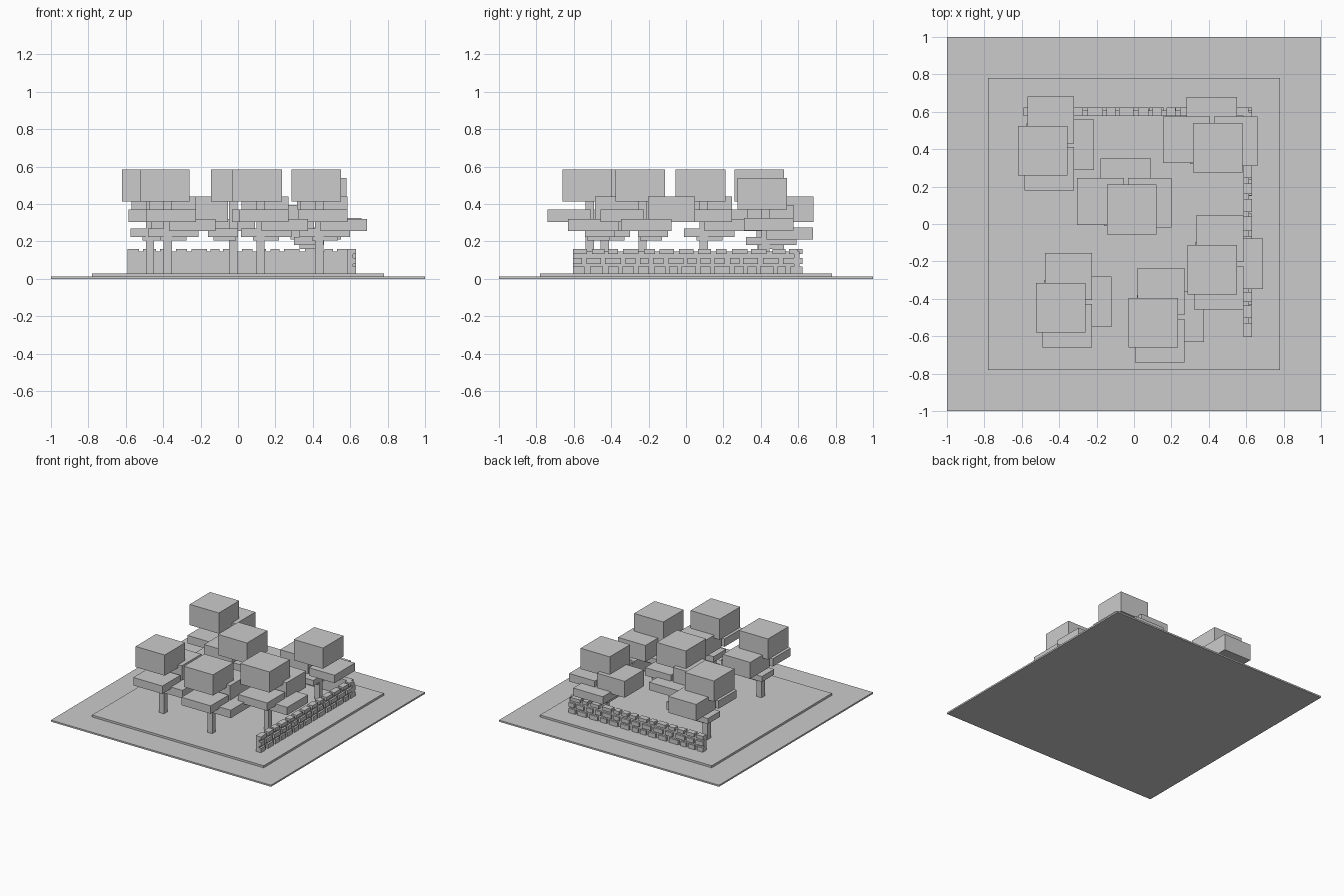
import bpy
import bmesh
import random
from math import pi
from mathutils import Matrix, Vector

default = bpy.data.objects.get("Cube")
if default:
    bpy.data.objects.remove(default, do_unlink=True)


def add_box(bm, x, y, z):
    """Add a box given its (min, max) range on each axis."""
    low, high = Vector((x[0], y[0], z[0])), Vector((x[1], y[1], z[1]))
    size = Matrix.Diagonal((high - low).to_4d())
    size[3][3] = 1
    bmesh.ops.create_cube(bm, size=1, matrix=Matrix.Translation((low + high) / 2) @ size)


def make_object(name, boxes):
    bm = bmesh.new()
    for box in boxes:
        add_box(bm, *box)
    mesh = bpy.data.meshes.new(name)
    bm.to_mesh(mesh)
    bm.free()
    obj = bpy.data.objects.new(name, mesh)
    bpy.context.collection.objects.link(obj)
    return obj


# Stepped ground
GROUND = 0.03
make_object("ground_base", [((-1, 1), (-1, 1), (0, 0.013))])
make_object("ground_lawn", [((-0.78, 0.78), (-0.78, 0.78), (0.013, GROUND))])

# Tree parts, measured from the trunk axis
FOLIAGE = {
    "crown": ((-0.15, 0.115), (-0.145, 0.12), (0.415, 0.585)),
    "back_foliage": ((-0.10, 0.15), (0.028, 0.28), (0.305, 0.44)),
    "front_foliage": ((-0.115, 0.15), (-0.225, 0.008), (0.305, 0.37)),
    "side_foliage": ((0.005, 0.255), (-0.115, 0.155), (0.255, 0.32)),
    "low_foliage": ((-0.105, 0.165), (-0.025, 0.135), (0.225, 0.27)),
    "under_foliage": ((-0.04, 0.10), (-0.015, 0.105), (0.205, 0.225)),
}

# Tree positions: x, y, drop in height, quarter turns
TREES = {
    "back_right": (-0.47, 0.403, 0, 0),
    "back_left": (0.435, 0.425, 0.045, 1),
    "centre": (-0.025, 0.095, 0, 1),
    "left": (0.435, -0.232, 0, 0),
    "front_right": (-0.375, -0.435, 0, 0),
    "front_middle": (0.12, -0.515, 0, 0),
}

for place, (x, y, drop, turns) in TREES.items():
    half = 0.022
    parts = {"trunk": ((-half, half), (-half, half), (GROUND + drop, 0.43))}
    parts.update(FOLIAGE)
    for part, box in parts.items():
        obj = make_object(f"{place}_tree_{part}", [box])
        obj.location = (x, y, -drop)
        obj.rotation_euler.z = turns * pi / 2

# Low brick walls: flat core on the inside, bricks standing proud outside
random.seed(4)
COURSES = ((GROUND, 0.065), (0.08, 0.113), (0.132, 0.16))


def brick_wall(name, start, end, inner, along_x):
    def oriented(along, across, z):
        return (along, across, z) if along_x else (across, along, z)

    core = oriented((start, end), (inner, inner + 0.03), (GROUND, 0.146))
    make_object(name + "_core", [core])
    bricks = []
    for z in COURSES:
        pos = start
        while pos < end - 0.02:
            stop = min(pos + random.uniform(0.045, 0.085), end)
            bricks.append(oriented((pos, stop), (inner, inner + 0.046), z))
            pos = stop + random.uniform(0.018, 0.03)
    make_object(name + "_bricks", bricks)


brick_wall("back_wall", -0.59, 0.632, 0.578, True)
brick_wall("left_wall", -0.605, 0.60, 0.586, False)
